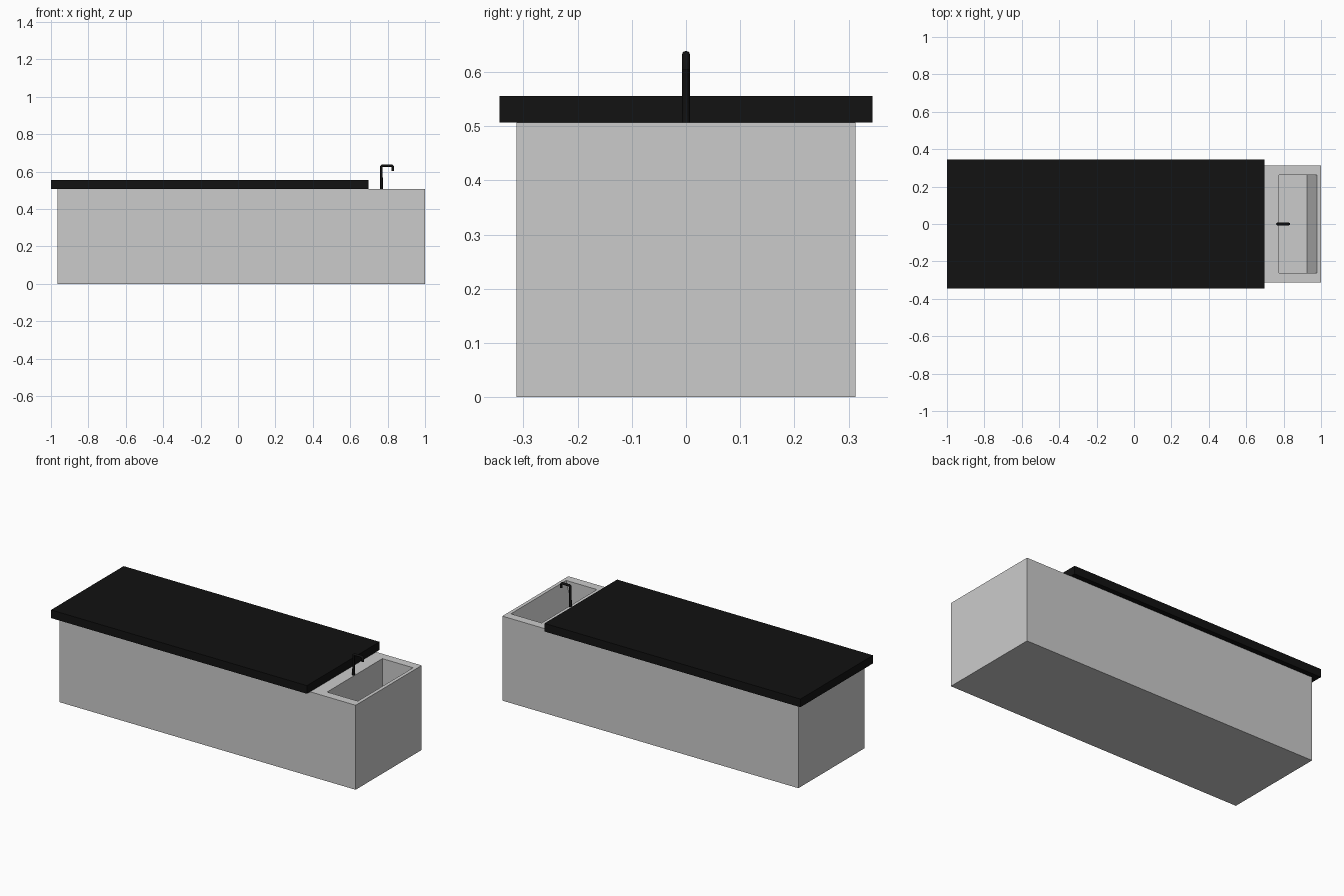
import bpy, bmesh

if "Cube" in bpy.data.objects:
    bpy.data.objects.remove(bpy.data.objects["Cube"])

black = bpy.data.materials.new("black")
black.diffuse_color = (0.006, 0.006, 0.006, 1)
black.use_nodes = True
black.node_tree.nodes["Principled BSDF"].inputs["Base Color"].default_value = black.diffuse_color


def prism(name, profile, y0, y1):
    """Extrude an x-z profile along y."""
    bm = bmesh.new()
    face = bm.faces.new([bm.verts.new((x, y0, z)) for x, z in profile])
    new = bmesh.ops.extrude_face_region(bm, geom=[face])["geom"]
    bmesh.ops.translate(bm, vec=(0, y1 - y0, 0),
                        verts=[g for g in new if isinstance(g, bmesh.types.BMVert)])
    bmesh.ops.recalc_face_normals(bm, faces=bm.faces)
    mesh = bpy.data.meshes.new(name)
    bm.to_mesh(mesh)
    bm.free()
    obj = bpy.data.objects.new(name, mesh)
    bpy.context.collection.objects.link(obj)
    return obj


def box(name, x0, x1, half_y, z0, z1):
    return prism(name, [(x0, z0), (x1, z0), (x1, z1), (x0, z1)], -half_y, half_y)


TOP = 0.507

# Island body
body = box("island_body", -0.965, 1.0, 0.313, 0, TOP)

# Sink basin with one sloping wall, cut out of the body
d, over = 0.21, 0.05
slope = 0.054 / d
cutter = prism("basin_cutter", [(0.775, TOP - d), (0.925, TOP - d),
                                (0.979 + slope * over, TOP + over), (0.775, TOP + over)],
               -0.262, 0.262)
cut = body.modifiers.new("basin", 'BOOLEAN')
cut.operation = 'DIFFERENCE'
cut.solver = 'EXACT'
cut.object = cutter
bpy.context.view_layer.objects.active = body
bpy.ops.object.modifier_apply(modifier="basin")
bpy.data.objects.remove(cutter)

# Overhanging worktop
worktop = box("worktop", -1.0, 0.698, 0.344, TOP, 0.556)
worktop.data.materials.append(black)

# Tap: bent tube from deck to spout
curve = bpy.data.curves.new("tap", 'CURVE')
curve.dimensions = '3D'
curve.bevel_depth = 0.0072
curve.bevel_resolution = 4
curve.use_fill_caps = True
path = [(0.767, TOP - 0.002), (0.767, 0.626), (0.773, 0.632),
        (0.822, 0.632), (0.828, 0.626), (0.828, 0.604)]
spline = curve.splines.new('POLY')
spline.points.add(len(path) - 1)
for p, (x, z) in zip(spline.points, path):
    p.co = (x, 0, z, 1)
curve.materials.append(black)
tap = bpy.data.objects.new("tap", curve)
bpy.context.collection.objects.link(tap)
